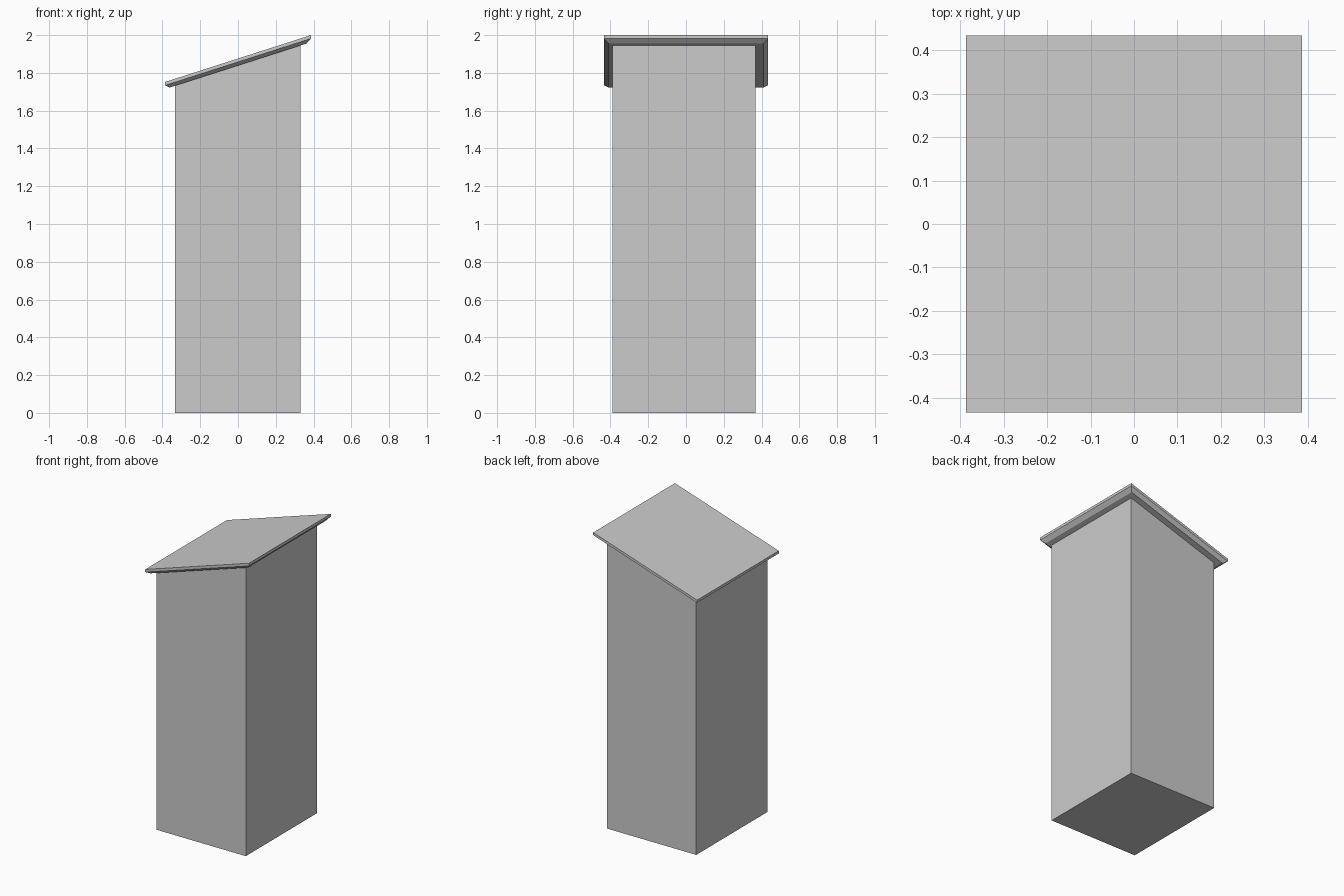
import bpy, bmesh

if "Cube" in bpy.data.objects:
    bpy.data.objects.remove(bpy.data.objects["Cube"])

SLOPE = 0.321   # roof rise per unit of x
TOP_MID = 1.876  # height of the roof top at x = 0


def roof_z(x, drop=0.0):
    return TOP_MID - drop + SLOPE * x


def stacked_rings(name, rings):
    """Closed solid from rectangular rings (x0, x1, y0, y1, height function)."""
    bm = bmesh.new()
    loops = []
    for x0, x1, y0, y1, z in rings:
        corners = [(x0, y0), (x1, y0), (x1, y1), (x0, y1)]
        loops.append([bm.verts.new((x, y, z(x))) for x, y in corners])
    bm.faces.new(loops[0][::-1])
    bm.faces.new(loops[-1])
    for low, high in zip(loops, loops[1:]):
        for i in range(4):
            j = (i + 1) % 4
            bm.faces.new((low[i], low[j], high[j], high[i]))
    bmesh.ops.recalc_face_normals(bm, faces=bm.faces)
    mesh = bpy.data.meshes.new(name)
    bm.to_mesh(mesh)
    bm.free()
    obj = bpy.data.objects.new(name, mesh)
    bpy.context.collection.objects.link(obj)
    return obj


# Tall box with a slanted top that meets the roof underside
body = (-0.333, 0.331, -0.39, 0.367)
stacked_rings("body", [
    (*body, lambda x: 0.0),
    (*body, lambda x: roof_z(x, 0.037)),
])

# Slanted roof slab: chamfered lower edge, straight upper edge
stacked_rings("roof", [
    (-0.363, 0.363, -0.41, 0.41, lambda x: roof_z(x, 0.037)),
    (-0.386, 0.386, -0.434, 0.434, lambda x: roof_z(x, 0.018)),
    (-0.386, 0.386, -0.434, 0.434, lambda x: roof_z(x)),
])
